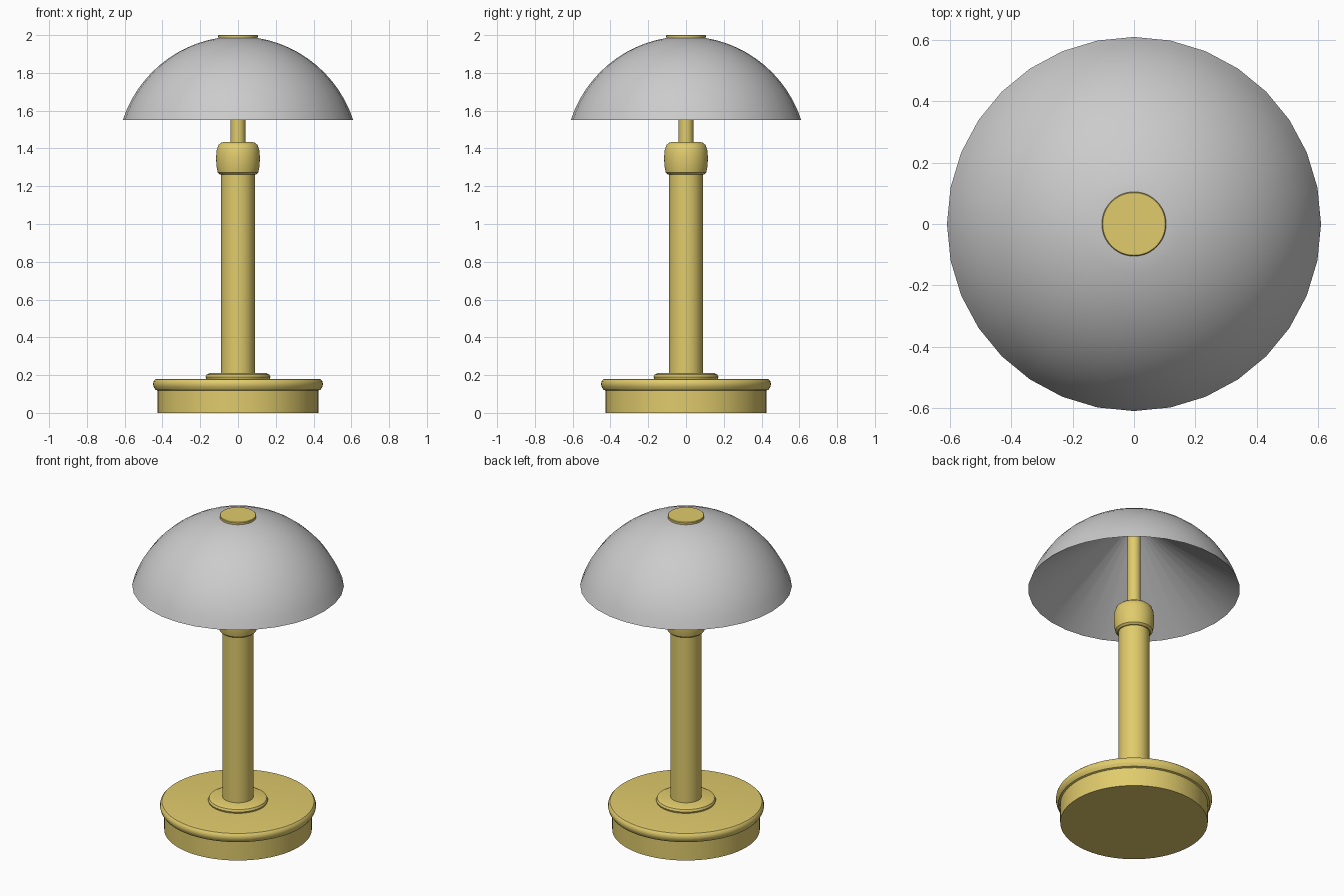
import bpy, bmesh, math

if "Cube" in bpy.data.objects:
    bpy.data.objects.remove(bpy.data.objects["Cube"])

brass = bpy.data.materials.new("brass")
brass.diffuse_color = (0.75, 0.60, 0.15, 1)
brass.use_nodes = True
brass.node_tree.nodes["Principled BSDF"].inputs["Base Color"].default_value = brass.diffuse_color


def lathe(name, profile, sides=64, mat=brass, angle=35):
    """Spin a (radius, z) profile around the z axis; radius 0 closes to a pole."""
    bm = bmesh.new()
    verts = [bm.verts.new((r, 0, z)) for r, z in profile]
    edges = [bm.edges.new(pair) for pair in zip(verts, verts[1:])]
    bmesh.ops.spin(bm, geom=verts + edges, cent=(0, 0, 0), axis=(0, 0, 1),
                   angle=math.tau, steps=sides, use_merge=True)
    bmesh.ops.remove_doubles(bm, verts=bm.verts, dist=1e-5)
    bmesh.ops.recalc_face_normals(bm, faces=bm.faces)
    mesh = bpy.data.meshes.new(name)
    bm.to_mesh(mesh)
    bm.free()
    obj = bpy.data.objects.new(name, mesh)
    bpy.context.collection.objects.link(obj)
    if mat:
        mesh.materials.append(mat)
    bpy.ops.object.select_all(action='DESELECT')
    obj.select_set(True)
    bpy.context.view_layer.objects.active = obj
    bpy.ops.object.shade_smooth_by_angle(angle=math.radians(angle))
    return obj


# Drum base with a rounded, overhanging lip
lathe("base", [(0, 0), (0.425, 0), (0.425, 0.118), (0.436, 0.122), (0.446, 0.137),
               (0.45, 0.152), (0.447, 0.168), (0.438, 0.178), (0.425, 0.18), (0.0, 0.18)])

# Collar where the column meets the base
lathe("collar", [(0, 0.178), (0.168, 0.178), (0.172, 0.19), (0.166, 0.203),
                 (0.15, 0.21), (0, 0.21)])

# Column
lathe("column", [(0, 0.2), (0.089, 0.2), (0.089, 1.28), (0, 1.28)])

# Rounded knob on top of the column
lathe("knob", [(0, 1.262), (0.095, 1.262), (0.107, 1.272), (0.114, 1.305), (0.116, 1.35),
               (0.113, 1.39), (0.104, 1.418), (0.09, 1.43), (0.07, 1.434), (0, 1.434)])

# Thin rod carrying the shade
lathe("rod", [(0, 1.42), (0.039, 1.42), (0.039, 1.985), (0, 1.985)], 32)

# Shade: spherical dome outside, straight conical lining inside
R, CZ = 0.6415, 1.3515
start, end = math.asin(0.61 / R), math.asin(0.1 / R)
dome = []
for i in range(13):
    a = start + (end - start) * i / 12
    dome.append((R * math.sin(a), CZ + R * math.cos(a)))
lathe("shade", [(0.036, 1.975)] + dome + [(0, 1.986)], 32, None)

# Cap disc on top of the shade
lathe("cap", [(0, 1.98), (0.104, 1.98), (0.105, 1.997), (0.102, 2.0), (0, 2.0)])
